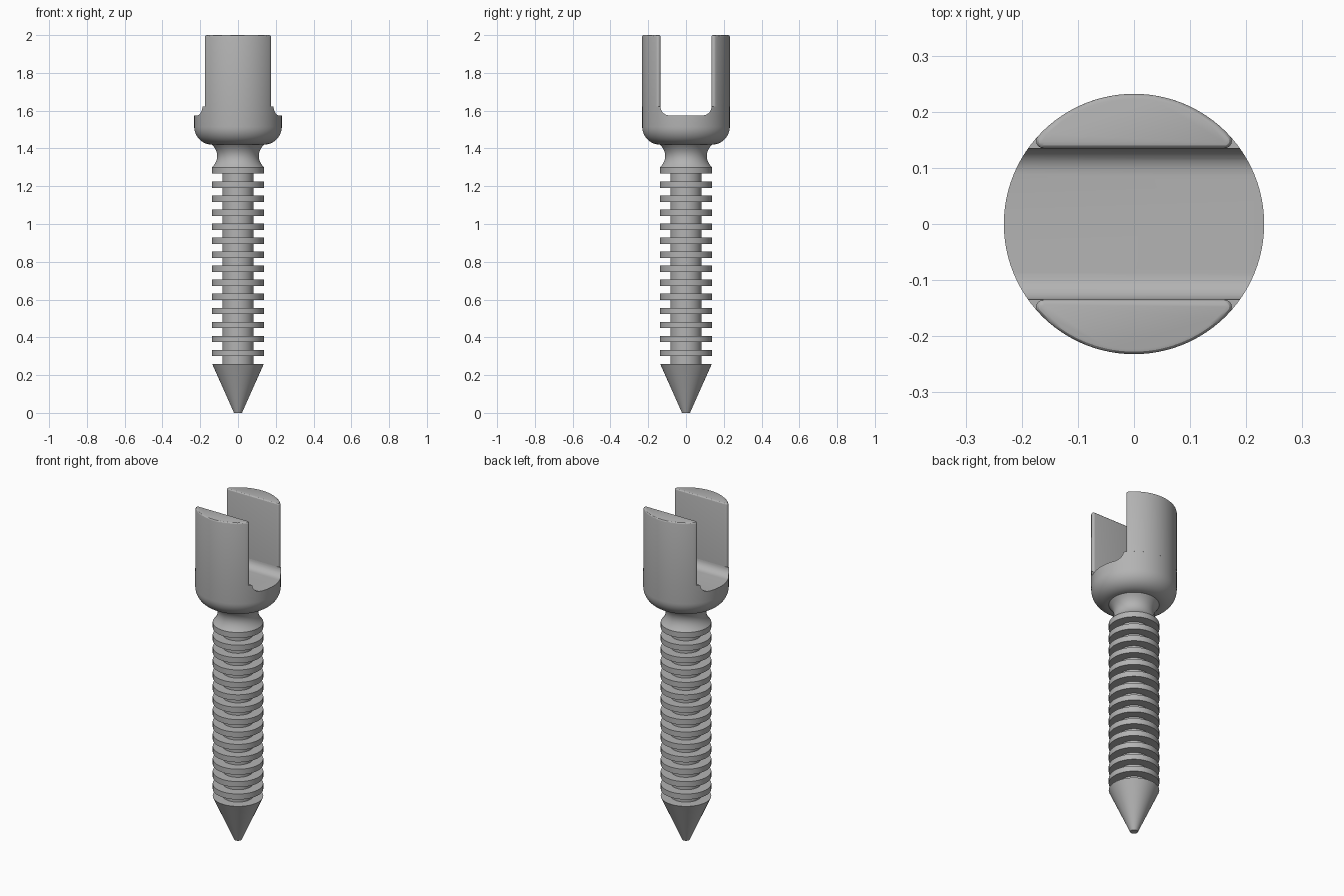
import bpy, bmesh
from math import sin, cos, pi, sqrt, atan2

if "Cube" in bpy.data.objects:
    bpy.data.objects.remove(bpy.data.objects["Cube"], do_unlink=True)

HEAD_R, SLOT, FLOOR, FILLET = 0.232, 0.135, 1.575, 0.047
ARM_BASE = FLOOR + FILLET

metal = bpy.data.materials.new("grey metal")
metal.use_nodes = True
metal.diffuse_color = (0.45, 0.45, 0.45, 1)
metal.node_tree.nodes["Principled BSDF"].inputs["Base Color"].default_value = (0.45, 0.45, 0.45, 1)


def finish(name, bm):
    bmesh.ops.recalc_face_normals(bm, faces=bm.faces)
    mesh = bpy.data.meshes.new(name)
    bm.to_mesh(mesh)
    bm.free()
    mesh.materials.append(metal)
    ob = bpy.data.objects.new(name, mesh)
    bpy.context.collection.objects.link(ob)
    return ob


def activate(ob):
    bpy.ops.object.select_all(action='DESELECT')
    ob.select_set(True)
    bpy.context.view_layer.objects.active = ob


def smooth(ob):
    activate(ob)
    bpy.ops.object.shade_smooth_by_angle(angle=pi / 6)


def arc(cx, cy, r, a0, a1, n=8):
    return [(cx + r * cos(a0 + (a1 - a0) * i / n), cy + r * sin(a0 + (a1 - a0) * i / n))
            for i in range(n + 1)]


def lathe(name, profile):
    bm = bmesh.new()
    vs = [bm.verts.new((r, 0, z)) for r, z in profile]
    edges = [bm.edges.new(p) for p in zip(vs, vs[1:])]
    bmesh.ops.spin(bm, geom=vs + edges, cent=(0, 0, 0), axis=(0, 0, 1),
                   angle=2 * pi, steps=96)
    bmesh.ops.remove_doubles(bm, verts=bm.verts, dist=1e-5)
    return finish(name, bm)


def prism(name, outline, place, offset):
    bm = bmesh.new()
    face = bm.faces.new([bm.verts.new(place(a, b)) for a, b in outline])
    new = bmesh.ops.extrude_face_region(bm, geom=[face])["geom"]
    bmesh.ops.translate(bm, vec=offset, verts=[v for v in new if isinstance(v, bmesh.types.BMVert)])
    return bm


# Ringed shaft: pointed tip, thirteen collars, then the waisted neck
RIM, CORE = 0.137, 0.082
profile = [(0, 0), (0.021, 0), (RIM, 0.26), (CORE, 0.26)]
for i in range(13):
    z = 0.301 + i * 0.0742
    profile += [(CORE, z), (RIM, z), (RIM, z + 0.033), (CORE, z + 0.033)]
profile += [(CORE, 1.267), (RIM, 1.267), (RIM, 1.3)]
profile += [(0.11 + 0.027 * (abs(t) / 6) ** 2, 1.36 + t * 0.01) for t in range(-6, 7)]
profile += [(RIM, 1.44), (0, 1.44)]
smooth(lathe("threaded_shaft", profile))

# Rounded cup under the arms
cup = lathe("head_cup", [(0, 1.42)] + arc(HEAD_R - 0.095, 1.515, 0.095, -pi / 2, 0, 12)
            + [(HEAD_R, ARM_BASE), (0, ARM_BASE)])

# Filleted channel cut through the cup
c = SLOT - FILLET
outline = ([(-SLOT, 1.8)] + arc(-c, ARM_BASE, FILLET, pi, 1.5 * pi)
           + arc(c, ARM_BASE, FILLET, 1.5 * pi, 2 * pi) + [(SLOT, 1.8)])
cutter = finish("channel_cutter", prism("channel", outline, lambda a, b: (-0.4, a, b), (0.8, 0, 0)))
cutter.hide_render = True
mod = cup.modifiers.new("channel", 'BOOLEAN')
mod.operation, mod.solver, mod.object = 'DIFFERENCE', 'EXACT', cutter
activate(cup)
bpy.ops.object.modifier_apply(modifier=mod.name)
bpy.data.objects.remove(cutter, do_unlink=True)
smooth(cup)

# Two upright arms with rounded corners and a softened top rim
r = 0.013
cx, cy = sqrt((HEAD_R - r) ** 2 - (SLOT + r) ** 2), SLOT + r
a = atan2(cy, cx)
for name, side in (("back_arm", 1), ("front_arm", -1)):
    outline = (arc(cx, cy, r, -pi / 2, a, 6) + arc(0, 0, HEAD_R, a, pi - a, 28)[1:-1]
               + arc(-cx, cy, r, pi - a, 1.5 * pi, 6))
    bm = prism(name, outline, lambda x, y: (x, side * y, ARM_BASE), (0, 0, 2 - ARM_BASE))
    rim = [e for e in bm.edges if all(v.co.z > 1.99 for v in e.verts)]
    bmesh.ops.bevel(bm, geom=rim, offset=0.009, segments=3, profile=0.5, affect='EDGES')
    smooth(finish(name, bm))
